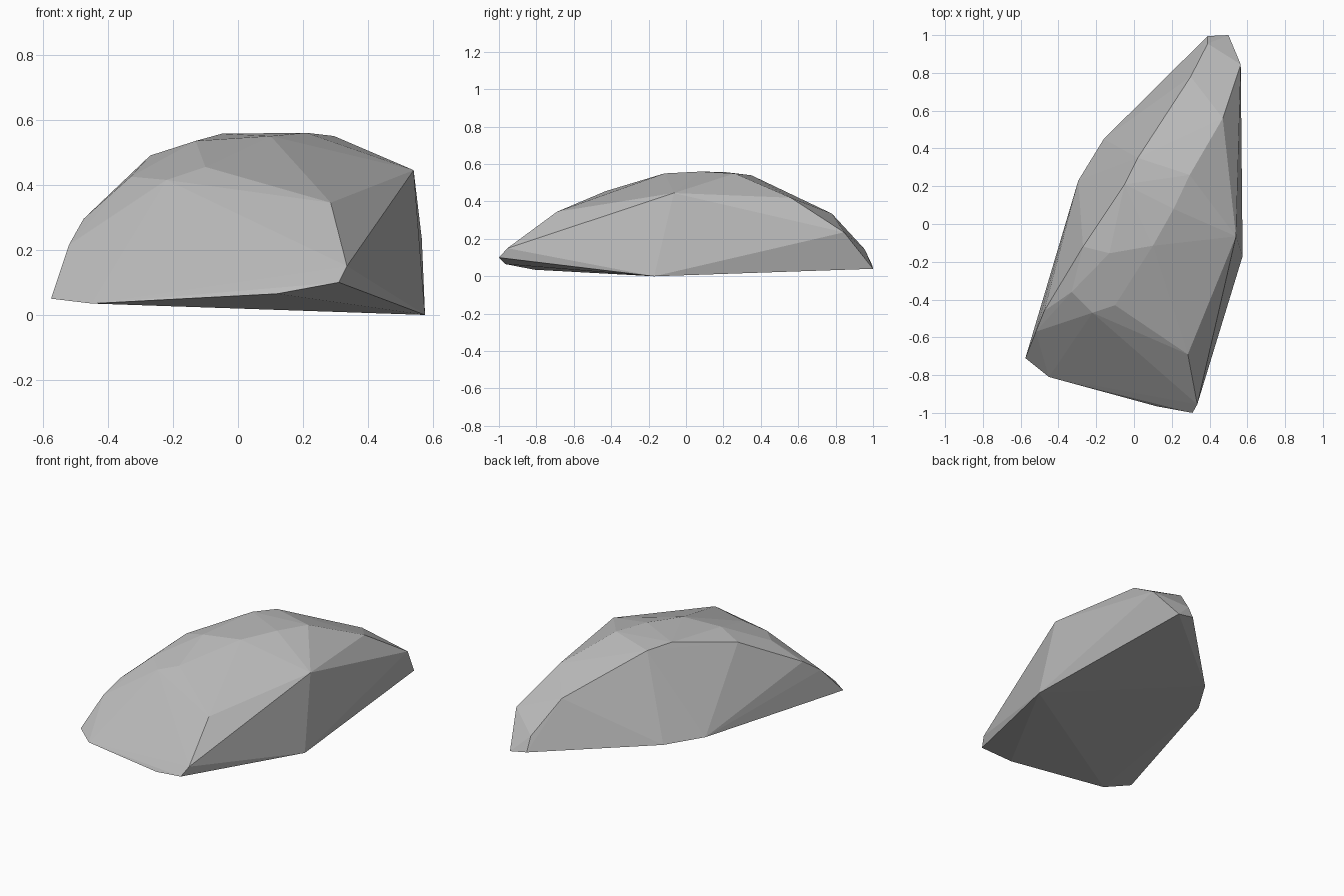
import bpy
import bmesh
from mathutils import Vector

default_cube = bpy.data.objects.get("Cube")
if default_cube:
    bpy.data.objects.remove(default_cube, do_unlink=True)


def make_material(name, colour):
    material = bpy.data.materials.new(name)
    material.use_nodes = True
    material.diffuse_color = colour
    shader = material.node_tree.nodes["Principled BSDF"]
    shader.inputs["Base Color"].default_value = colour
    shader.inputs["Roughness"].default_value = 0.9
    return material


def chiselled_hull(name, rings, material):
    """Wrap the corner points of all rings in one flat-faced convex shell."""
    shell = bmesh.new()
    for ring in rings:
        for corner in ring:
            shell.verts.new(Vector(corner) / 100)
    result = bmesh.ops.convex_hull(shell, input=shell.verts)
    leftovers = set(result["geom_interior"]) | set(result["geom_unused"])
    loose = [item for item in leftovers if isinstance(item, bmesh.types.BMVert)]
    bmesh.ops.delete(shell, geom=loose, context="VERTS")
    bmesh.ops.recalc_face_normals(shell, faces=shell.faces)
    for face in shell.faces:
        face.smooth = False

    mesh = bpy.data.meshes.new(name)
    shell.to_mesh(mesh)
    shell.free()
    mesh.materials.append(material)
    boulder = bpy.data.objects.new(name, mesh)
    bpy.context.collection.objects.link(boulder)
    return boulder


# Corner rings of the rock, in hundredths of a unit
# Underside outline, running round from the front right corner
underside = [
    (-57.5, -71, 5), (-45, -81, 3.5), (12, -96.5, 6.5), (31, -100, 10),
    (57.5, -17, 0), (50, 100, 4), (39, 99.5, 6),
    (-16, 45, 4.5), (-29.5, 23, 4.5),
]

# Lower break in the slope
lower_slope = [
    (33.5, -95.5, 15), (56.5, 84.5, 23.5), (39, 95.5, 14.5),
    (-52, -57, 21.5), (-43, -65, 17),
]

# Shoulders below the crown
shoulders = [
    (28.5, -69, 34.5), (54, -6.5, 44.5), (47, 56, 42), (30, 78, 33.5),
    (-47.5, -46, 29.5), (-33, -36, 42.5), (-22, -47, 41.5),
    (-10, -43, 45.5),
]

# Crown of the rock
crown = [
    (-27, -12, 49), (-13, -15.5, 53.5), (10, -11.5, 55), (21, 8, 56),
    (29.5, 26, 55), (2, 35, 54), (-5, 21, 55.7),
]

stone_grey = make_material("stone_grey", (0.5, 0.5, 0.5, 1))
chiselled_hull("rock", [underside, lower_slope, shoulders, crown], stone_grey)
